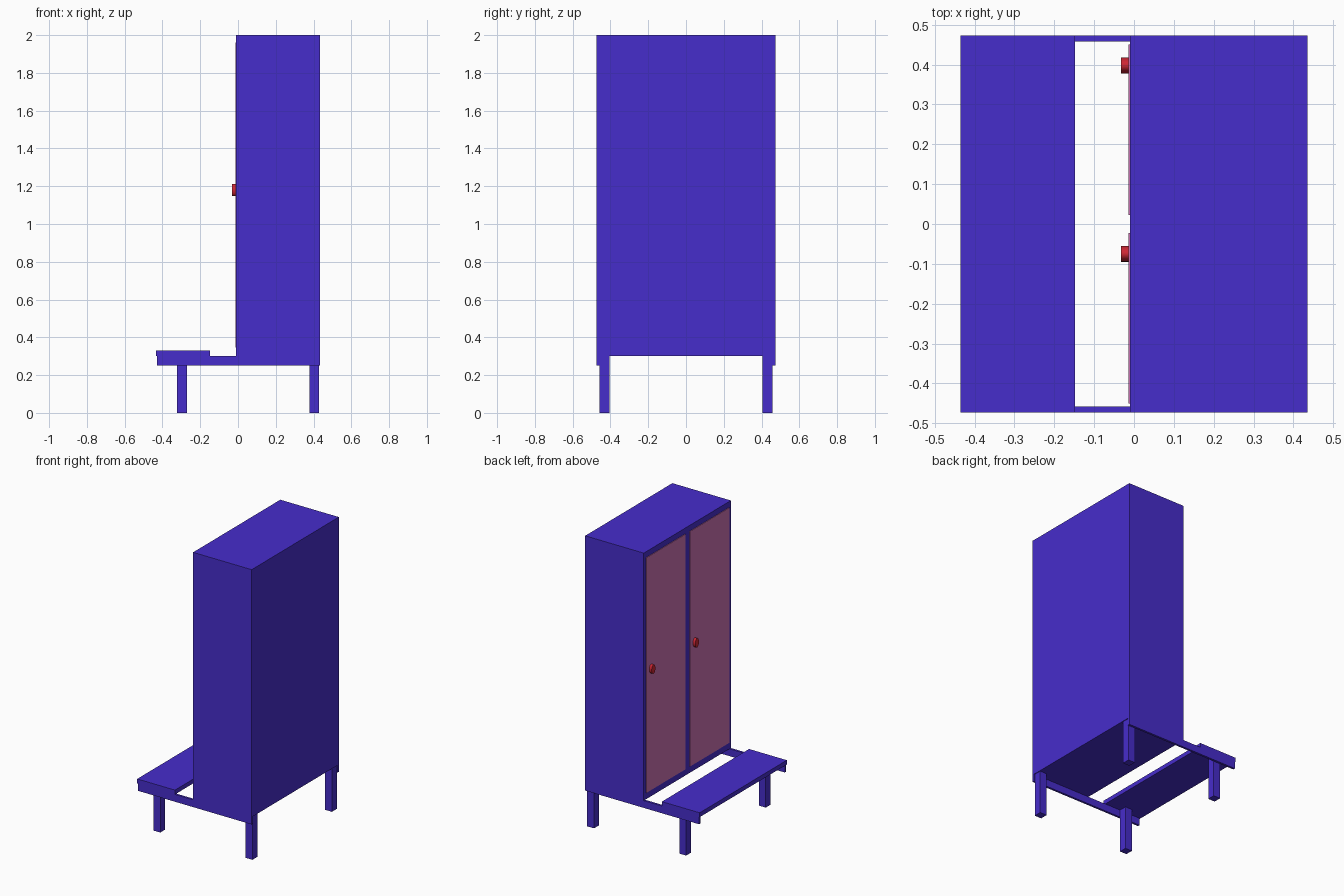
import bpy
import math

# Remove only the default cube
cube = bpy.data.objects.get("Cube")
if cube:
    bpy.data.objects.remove(cube, do_unlink=True)


def make_material(name, rgb):
    mat = bpy.data.materials.new(name)
    mat.use_nodes = True
    colour = (*rgb, 1.0)
    mat.diffuse_color = colour
    mat.node_tree.nodes["Principled BSDF"].inputs["Base Color"].default_value = colour
    return mat


blue = make_material("blue paint", (0.062, 0.026, 0.60))
mauve = make_material("mauve door", (0.60, 0.165, 0.45))
red = make_material("red knob", (0.62, 0.02, 0.035))


def box(name, x, y, z, mat):
    """Box spanning the given (min, max) ranges."""
    spans = (x, y, z)
    bpy.ops.mesh.primitive_cube_add(size=1, location=[sum(s) / 2 for s in spans])
    obj = bpy.context.object
    obj.name = name
    obj.scale = [s[1] - s[0] for s in spans]
    bpy.ops.object.transform_apply(location=False, rotation=False, scale=True)
    obj.data.materials.append(mat)
    return obj


def knob(name, y, z):
    """Oval knob standing out from the door face."""
    bpy.ops.mesh.primitive_cylinder_add(
        vertices=32, radius=1, depth=1,
        location=(-0.0225, y, z), rotation=(0, math.pi / 2, 0))
    obj = bpy.context.object
    obj.name = name
    obj.scale = (0.031, 0.02, 0.019)
    bpy.ops.object.transform_apply(location=False, rotation=True, scale=True)
    obj.data.materials.append(red)
    bpy.ops.object.shade_smooth_by_angle()


half_x, half_y = 0.435, 0.473
rail_bottom, rail_top = 0.25, 0.30
front_x = -0.01

# Cabinet body and bench seat
box("cabinet_body", (front_x, half_x), (-half_y, half_y), (rail_top, 2.0), blue)
box("bench_seat", (-half_x, -0.148), (-half_y, half_y), (rail_top, 0.33), blue)

# Side rails and legs, repeated on both ends
for side, sign in (("near", -1), ("far", 1)):
    outer, inner = sign * half_y, sign * 0.458
    box(f"{side}_rail", (-0.43, half_x), sorted((inner, outer)),
        (rail_bottom, rail_top), blue)
    for part, x in (("bench", (-0.322, -0.27)), ("cabinet", (0.378, 0.43))):
        box(f"{side}_{part}_leg", x, sorted((sign * 0.405, inner)),
            (0, rail_top), blue)

# Door panels on the bench side, each with a knob
for side, y, knob_y in (("near", (-0.451, -0.023), -0.075),
                        ("far", (0.023, 0.451), 0.398)):
    box(f"{side}_door", (front_x - 0.004, front_x), y, (0.345, 1.96), mauve)
    knob(f"{side}_knob", knob_y, 1.18)
